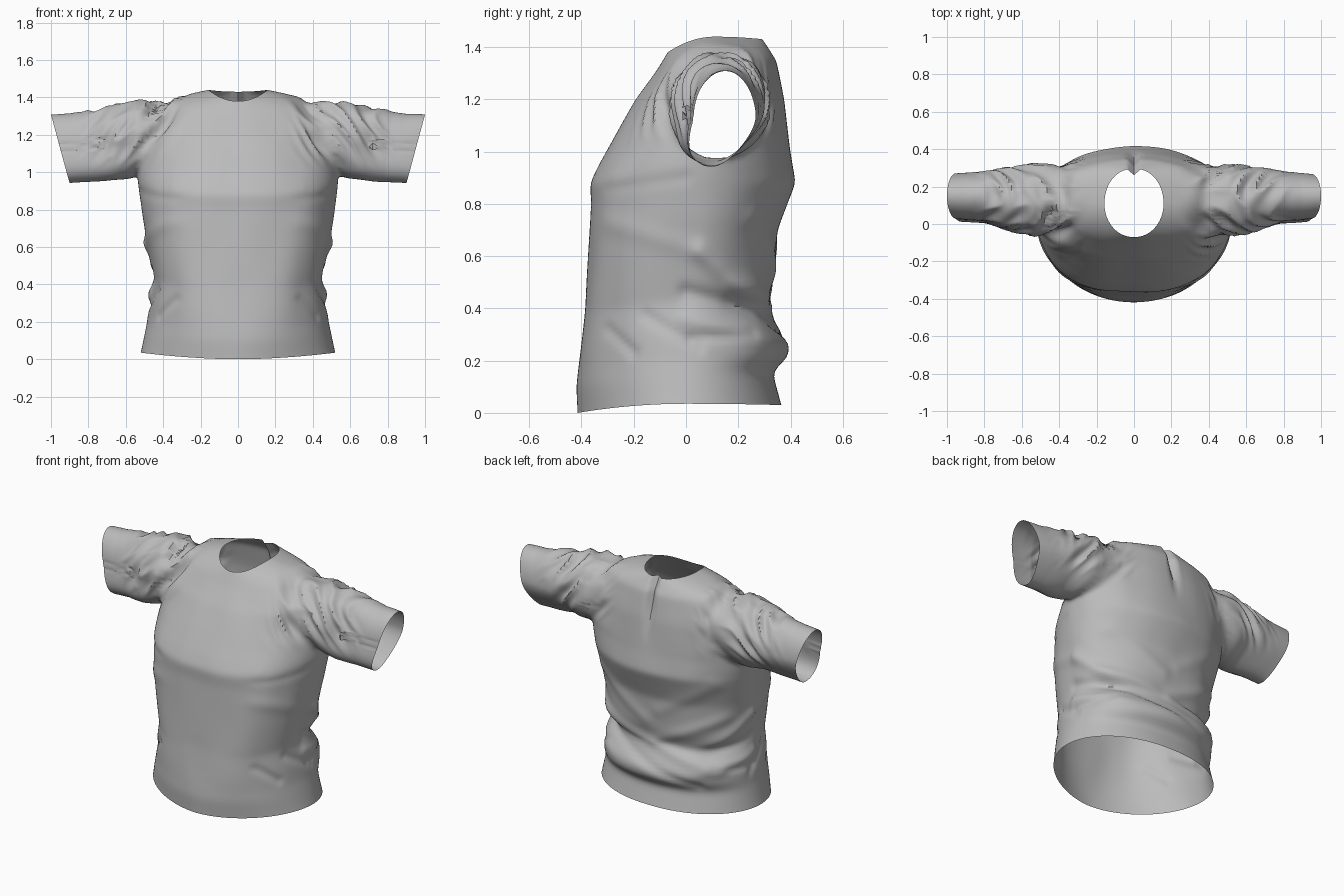
import bpy, bmesh, math
from mathutils import Vector, noise

if "Cube" in bpy.data.objects:
    bpy.data.objects.remove(bpy.data.objects["Cube"], do_unlink=True)

SEGMENTS, RINGS, SLEEVE_STEPS = 192, 96, 40

# Garment outlines as (height, distance) pairs
FRONT = [(0, -.415), (.1, -.42), (.4, -.385), (.8, -.362), (.88, -.365), (.95, -.33),
         (1.02, -.29), (1.2, -.19), (1.3, -.12), (1.38, -.07)]
BACK = [(.03, .365), (.16, .33), (.21, .39), (.27, .395), (.4, .3), (.5, .335), (.7, .35),
        (.88, .42), (1, .4), (1.2, .375), (1.35, .345), (1.43, .295)]
SIDE = [(.035, .52), (.2, .485), (.3, .475), (.42, .452), (.55, .475), (.75, .51), (.95, .535),
        (1.1, .53), (1.25, .5), (1.33, .45), (1.38, .4), (1.41, .3), (1.44, .158)]
# Where the side seam lies from front to back, and how round each half is
SEAM = [(0, 0), (.6, .03), (.9, .07), (1.05, .12), (1.38, .13), (1.44, .11)]
FRONT_ROUND = [(0, 1.15), (.25, .85), (.45, .68), (.75, .68), (.95, .74), (1.15, .84), (1.44, .95)]
BACK_ROUND = [(0, .92), (.5, .87), (.75, .96), (1, .98), (1.2, .88), (1.44, .9)]

# Sleeve stations: (along sleeve, value)
SLEEVE_FRONT = [(0, -.065), (.3, -.035), (.65, .015), (1, .03)]
SLEEVE_BACK = [(0, .325), (.3, .3), (.65, .28), (1, .268)]
SLEEVE_LOW = [(0, .965), (1, .94)]
SLEEVE_TOP = [(0, 1.385), (.4, 1.35), (.8, 1.312), (1, 1.308)]

# Cloth folds as (start, end, width, height): side ones in y-z, back ones in x-z
SIDE_FOLDS = [((-.3, .73), (.05, .62), .04, .006), ((.05, .62), (.3, .39), .035, .014),
              ((0, .46), (.25, .4), .03, -.015), ((0, .36), (.36, .27), .03, .012),
              ((.02, .29), (.25, .3), .02, -.012), ((-.3, .32), (-.2, .23), .02, -.01),
              ((-.15, .37), (.05, .25), .022, -.01), ((-.3, .86), (0, .9), .025, -.005)]
BACK_FOLDS = [((.42, .5), (-.4, .3), .03, .016), ((.4, .42), (-.3, .2), .025, -.012),
              ((-.42, .62), (0, .42), .035, .01), ((.4, .75), (.05, .55), .04, .008),
              ((-.4, .85), (-.05, .62), .04, .006)]


def along(table, t):
    """Interpolate a table at t."""
    for (a, u), (b, v) in zip(table, table[1:]):
        if t <= b:
            return u + (v - u) * max(0, (t - a) / (b - a))
    return table[-1][1]


def ramp(a, b, t):
    t = min(1, max(0, (t - a) / (b - a)))
    return t * t * (3 - 2 * t)


def height(table, t):
    return table[0][0] + (table[-1][0] - table[0][0]) * t


def body_point(u, angle):
    t = 1 - (1 - u) ** 1.25
    zs, c, s = height(SIDE, t), math.cos(angle), math.sin(angle)
    outline, rounding = (FRONT, FRONT_ROUND) if s < 0 else (BACK, BACK_ROUND)
    ze, seam = height(outline, t), along(SEAM, zs)
    x = along(SIDE, zs) * math.copysign(abs(c) ** along(rounding, zs), c)
    return Vector((x, seam + (along(outline, ze) - seam) * abs(s), zs + (ze - zs) * s * s))


def fold_height(p, folds):
    """Sum of soft ridges around line segments."""
    total = 0
    for a, b, width, amount in folds:
        a, b = Vector(a), Vector(b)
        f = min(1, max(0, (p - a).dot(b - a) / (b - a).length_squared))
        d = (p - a.lerp(b, f)).length / width
        if d < 3:
            total += amount * math.exp(-d * d)
    return total


bm = bmesh.new()

# Torso, open at hem and neck
rings = [[bm.verts.new(body_point(r / (RINGS - 1), math.tau * i / SEGMENTS))
          for i in range(SEGMENTS)] for r in range(RINGS)]
for low, up in zip(rings, rings[1:]):
    for i in range(SEGMENTS):
        j = (i + 1) % SEGMENTS
        bm.faces.new((low[i], low[j], up[j], up[i]))


def relax(verts, rounds):
    for _ in range(rounds):
        bmesh.ops.smooth_vert(bm, verts=verts, factor=.5,
                              use_axis_x=True, use_axis_y=True, use_axis_z=True)


relax([v for v in bm.verts if not v.is_boundary], 5)

# Armholes: an oval given by centre and radii in y and z
ARMHOLE = (.13, 1.175, .17, .185)


def oval_offset(co, oval):
    cy, cz, ry, rz = oval
    return (co.y - cy) / ry, (co.z - cz) / rz


def put_on_oval(v, old, new):
    """Move a vertex from one oval to the same angle on another."""
    y, z = oval_offset(v.co, old)
    a = math.atan2(z, y)
    v.co.y = new[0] + new[2] * math.cos(a)
    v.co.z = new[1] + new[3] * math.sin(a)
    return math.sin(a)


def in_hole(f):
    c = f.calc_center_median()
    return abs(c.x) > .3 and math.hypot(*oval_offset(c, ARMHOLE)) < 1


bmesh.ops.delete(bm, geom=[f for f in bm.faces if in_hole(f)], context='FACES')

# Sleeves, drawn out from the armhole edges
for side in (-1, 1):
    edges = [e for e in bm.edges if e.is_boundary
             and all(v.co.x * side > .3 and .9 < v.co.z < 1.4 for v in e.verts)]
    for v in {v for e in edges for v in e.verts}:
        put_on_oval(v, ARMHOLE, ARMHOLE)
    last = ARMHOLE
    for step in range(SLEEVE_STEPS + 1):
        t = step / SLEEVE_STEPS
        new = bmesh.ops.extrude_edge_only(bm, edges=edges)["geom"]
        edges = [g for g in new if isinstance(g, bmesh.types.BMEdge)]
        y0, y1 = along(SLEEVE_FRONT, t), along(SLEEVE_BACK, t)
        z0, z1 = along(SLEEVE_LOW, t), along(SLEEVE_TOP, t)
        oval = ((y0 + y1) / 2, (z0 + z1) / 2, (y1 - y0) / 2, (z1 - z0) / 2)
        for v in (g for g in new if isinstance(g, bmesh.types.BMVert)):
            upper = .5 + .5 * put_on_oval(v, last, oval)
            start, end = .575 - .09 * upper, .9 + .1 * upper
            v.co.x = side * (start + (end - start) * t)
        last = oval

bmesh.ops.recalc_face_normals(bm, faces=bm.faces)
relax([v for v in bm.verts if not v.is_boundary and .36 < abs(v.co.x) < .7 and v.co.z > .9], 8)
bm.normal_update()

# Cloth folds, sleeve crumples and the pleat behind the neck
for v in bm.verts:
    p, n, x = v.co.copy(), v.normal.copy(), abs(v.co.x)
    move = ramp(.2, .4, x) * fold_height(Vector((p.y, p.z)), SIDE_FOLDS) if p.z < .95 else 0
    if p.y > .1 and p.z < .95:
        move += ramp(.1, .25, p.y) * fold_height(Vector((p.x, p.z)), BACK_FOLDS)
    crumple = ramp(.24, .42, x) * (1 - ramp(.65, .9, x)) * ramp(1, 1.2, p.z)
    if crumple > 0:
        q = Vector((p.x * 13 + math.copysign(p.z * 9, p.x), p.y * 6, p.z * 4))
        move += crumple * .036 * (.32 - abs(noise.noise(q)) * 1.7)
    drape = noise.noise(Vector((p.x * 6, p.y * 6, p.z * 2.5)))
    move += .006 * drape * ramp(.05, .3, p.z) * (1 - ramp(1.3, 1.4, p.z))
    v.co += n * move
    # The underside of each sleeve hangs forward
    v.co.y -= .05 * ramp(.52, .68, x) * (1 - ramp(.95, 1.15, p.z)) * ramp(.93, .94, p.z)
    if p.y > .15 and x < .06:
        v.co.y -= .035 * max(0, 1 - x / .035) * ramp(1.02, 1.35, p.z)

low = min(v.co.z for v in bm.verts)
bmesh.ops.translate(bm, verts=bm.verts, vec=(0, 0, -low))

mesh = bpy.data.meshes.new("shirt_shell")
bm.to_mesh(mesh)
bm.free()
shirt = bpy.data.objects.new("shirt_shell", mesh)
bpy.context.collection.objects.link(shirt)

# Plain grey cloth
cloth = bpy.data.materials.new("grey_cloth")
cloth.use_nodes = True
colour = (.5, .5, .5, 1)
cloth.diffuse_color = colour
cloth.node_tree.nodes["Principled BSDF"].inputs["Base Color"].default_value = colour
mesh.materials.append(cloth)

bpy.context.view_layer.objects.active = shirt
shirt.select_set(True)
bpy.ops.object.shade_smooth_by_angle(angle=math.radians(50))
